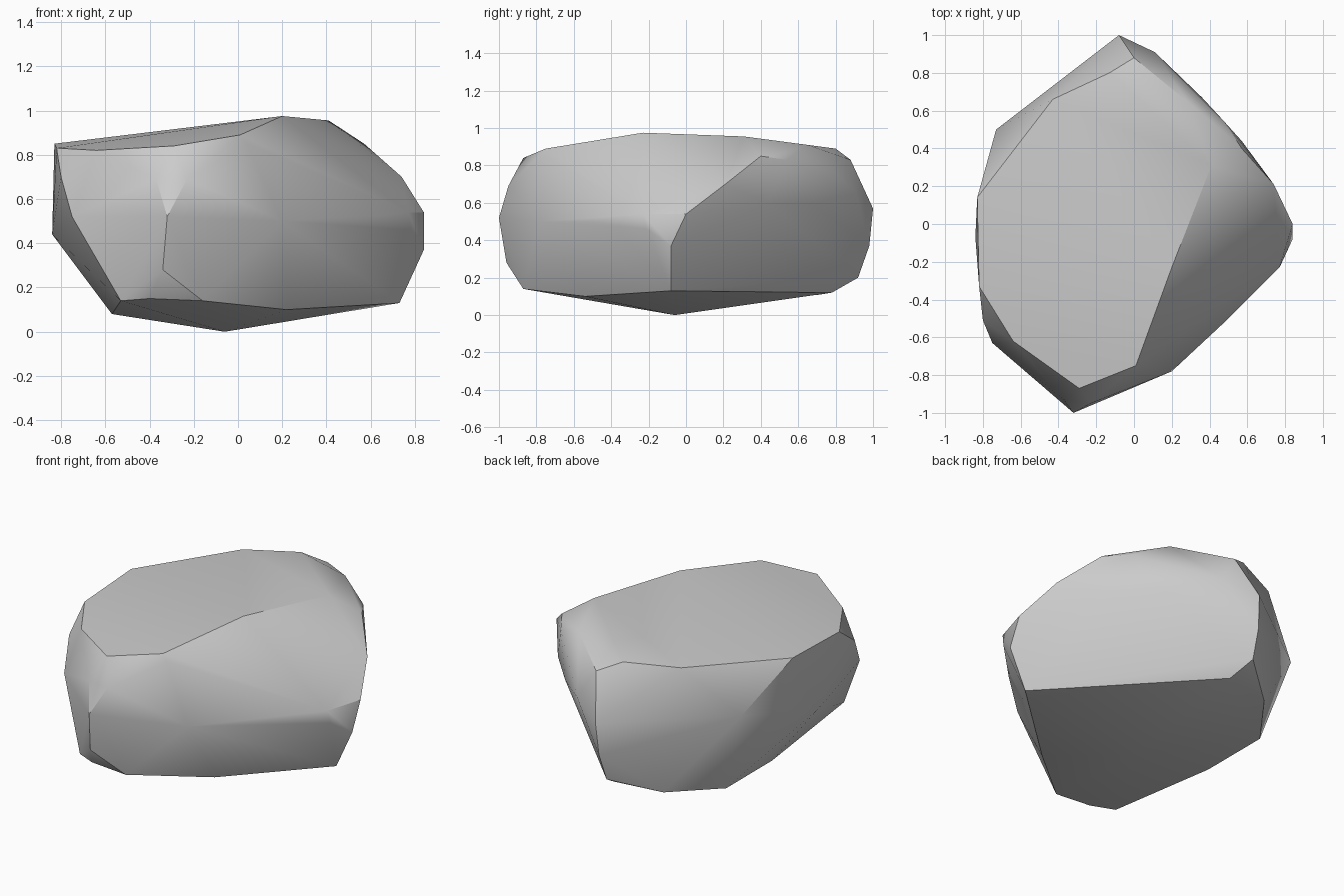
import bpy, bmesh, math

if "Cube" in bpy.data.objects:
    bpy.data.objects.remove(bpy.data.objects["Cube"])

# Corner points of the boulder, grouped by facet
crown = [(.2, -.23, .975), (.41, .31, .955), (.01, -.75, .89), (-.83, .14, .85),
         (-.43, .66, .88), (-.13, .8, .89), (.28, .65, .91), (-.82, -.33, .83),
         (-.64, -.62, .82), (-.29, -.87, .84)]
right_side = [(.57, .4, .85), (.48, .54, .83), (.74, .21, .7), (.84, 0, .54), (.77, -.23, .54),
              (.84, -.08, .37), (.78, -.21, .46), (.73, -.08, .13)]
front_side = [(.04, -.75, .85), (-.37, -.93, .69), (-.23, -.95, .69), (-.32, -1, .52),
              (-.34, -.96, .28), (-.16, -.87, .14), (-.4, -.86, .15), (.22, -.54, .1),
              (.2, -.78, .5), (.49, -.51, .5)]
left_side = [(-.75, -.63, .52), (-.8, -.51, .7), (-.53, -.79, .14), (-.84, -.07, .44),
             (-.57, -.03, .08), (-.57, .42, .08), (-.73, .5, .6)]
back_side = [(-.08, 1, .57), (-.09, .98, .37), (-.1, .92, .2), (-.05, .78, .12),
             (-.35, .72, .11), (0, .88, .83), (.11, .91, .65), (.36, .67, .6), (.57, .44, .6)]
base = [(-.06, -.06, 0)]

# Wrap the corners in a chiselled shell
bm = bmesh.new()
for p in crown + right_side + front_side + left_side + back_side + base:
    bm.verts.new(p)
hull = bmesh.ops.convex_hull(bm, input=bm.verts[:])
loose = {v for v in hull["geom_interior"] + hull["geom_unused"]
         if isinstance(v, bmesh.types.BMVert)}
bmesh.ops.delete(bm, geom=list(loose), context='VERTS')
bmesh.ops.dissolve_limit(bm, angle_limit=math.radians(3), verts=bm.verts[:], edges=bm.edges[:])
bmesh.ops.recalc_face_normals(bm, faces=bm.faces[:])

mesh = bpy.data.meshes.new("boulder")
bm.to_mesh(mesh)
bm.free()
rock = bpy.data.objects.new("boulder", mesh)
bpy.context.collection.objects.link(rock)

# Plain stone colour
stone = bpy.data.materials.new("stone_grey")
stone.diffuse_color = (.6, .6, .6, 1)
stone.use_nodes = True
stone.node_tree.nodes["Principled BSDF"].inputs["Base Color"].default_value = stone.diffuse_color
mesh.materials.append(stone)

# Soft shading inside facets, crisp edges between them
bpy.context.view_layer.objects.active = rock
rock.select_set(True)
bpy.ops.object.shade_smooth_by_angle(angle=math.radians(30))
